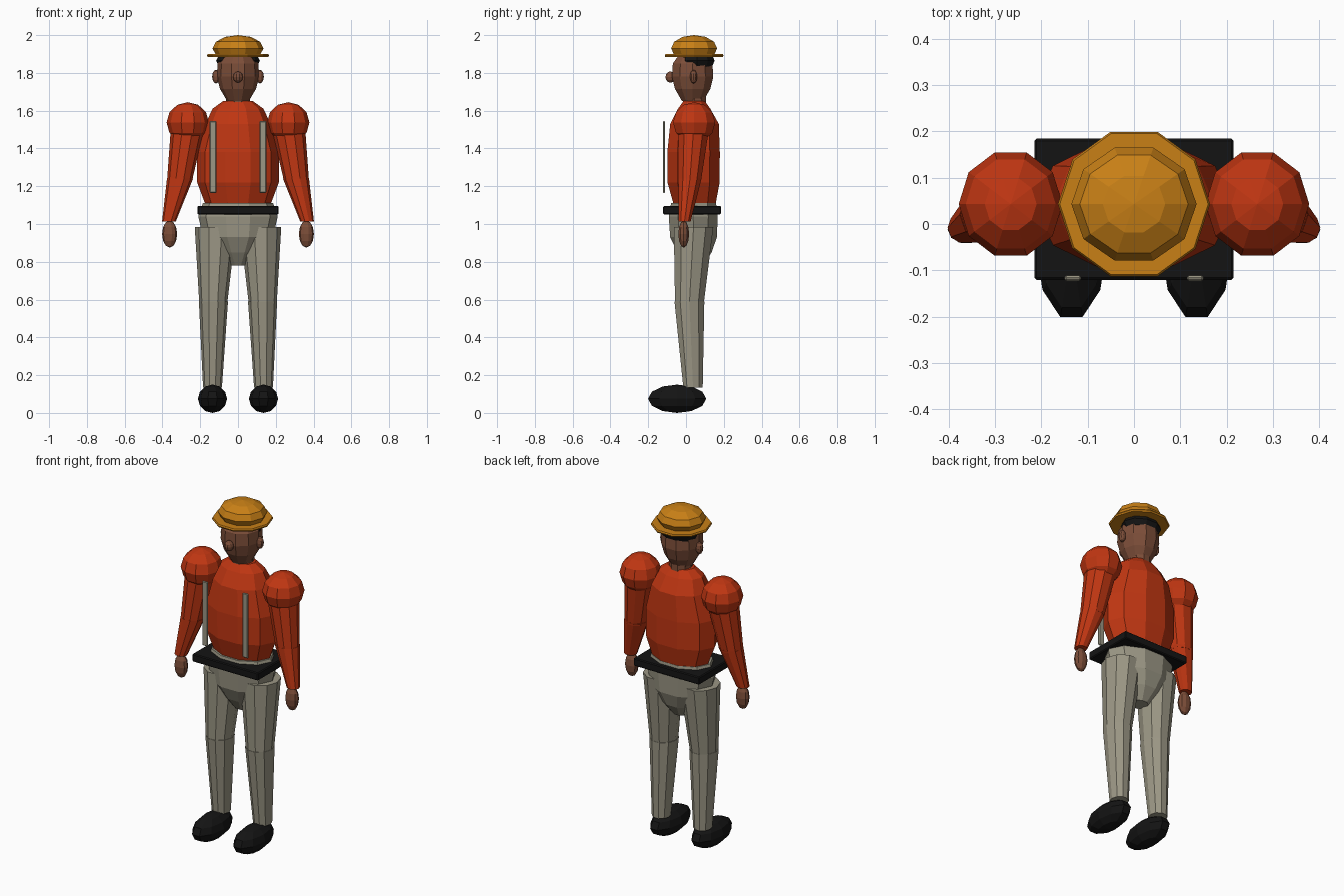
import bpy, bmesh, math

def mat(name, r, g, b):
    m = bpy.data.materials.new(name)
    m.diffuse_color = (r, g, b, 1)
    return m

RED = mat("red_cloth", 0.53, 0.037, 0.006)
GREY = mat("grey_cloth", 0.33, 0.31, 0.235)
SKIN = mat("brown_skin", 0.20, 0.075, 0.04)
BLACK = mat("black", 0.007, 0.007, 0.007)
YELLOW = mat("hat_yellow", 0.58, 0.215, 0.008)
SEG = 10

def finish(name, bm, material):
    bmesh.ops.recalc_face_normals(bm, faces=bm.faces)
    me = bpy.data.meshes.new(name)
    bm.to_mesh(me)
    bm.free()
    me.materials.append(material)
    ob = bpy.data.objects.new(name, me)
    bpy.context.collection.objects.link(ob)
    return ob

def loft(name, rings, material):
    """Stack of ten-sided rings: (z, rx, ry, cx, cy)."""
    bm = bmesh.new()
    loops = []
    for z, rx, ry, cx, cy in rings:
        loops.append([bm.verts.new((cx + rx * math.cos(2 * math.pi * i / SEG),
                                    cy + ry * math.sin(2 * math.pi * i / SEG), z))
                      for i in range(SEG)])
    for a, b in zip(loops, loops[1:]):
        for i in range(SEG):
            j = (i + 1) % SEG
            bm.faces.new((a[i], a[j], b[j], b[i]))
    bm.faces.new(loops[0][::-1])
    bm.faces.new(loops[-1])
    return finish(name, bm, material)

def ball(name, c, r, material, rows=6):
    """Low-poly ellipsoid with a vertex row facing +x."""
    rings = []
    for k in range(rows + 1):
        t = math.pi * k / rows
        s = max(math.sin(t), 0.002)
        rings.append((c[2] - r[2] * math.cos(t), r[0] * s, r[1] * s, c[0], c[1]))
    return loft(name, rings, material)

def box(name, c, size, material, bevel):
    bm = bmesh.new()
    bmesh.ops.create_cube(bm, size=1)
    for v in bm.verts:
        v.co = [c[i] + v.co[i] * size[i] for i in range(3)]
    bmesh.ops.bevel(bm, geom=bm.edges[:], offset=bevel, segments=1, affect='EDGES')
    return finish(name, bm, material)

# hard hat
ball("hat_crown", (0, 0.043, 1.93), (0.135, 0.128, 0.07), YELLOW)
loft("hat_brim", [(1.884, 0.16, 0.16, 0, 0.043), (1.892, 0.164, 0.164, 0, 0.043),
                  (1.9, 0.16, 0.16, 0, 0.043)], YELLOW)

# head, hair, nose and neck
loft("head", [(1.652, 0.058, 0.06, 0, 0.035), (1.715, 0.095, 0.098, 0, 0.035),
              (1.78, 0.112, 0.115, 0, 0.035), (1.85, 0.108, 0.11, 0, 0.035),
              (1.89, 0.08, 0.08, 0, 0.035)], SKIN)
ball("hair", (0, 0.058, 1.865), (0.116, 0.098, 0.062), BLACK)
ball("nose", (0, -0.083, 1.778), (0.026, 0.027, 0.03), SKIN)
loft("neck", [(1.58, 0.066, 0.068, 0, 0.045), (1.675, 0.062, 0.064, 0, 0.045)], SKIN)

# shirt body
loft("torso", [(1.11, 0.175, 0.118, 0, 0.045), (1.22, 0.216, 0.145, 0, 0.04),
               (1.38, 0.216, 0.146, 0, 0.04), (1.53, 0.172, 0.135, 0, 0.045),
               (1.61, 0.135, 0.09, 0, 0.043), (1.65, 0.08, 0.06, 0, 0.043)], RED)

# hips and belt
loft("hips", [(0.78, 0.05, 0.045, 0, 0.045), (0.85, 0.115, 0.095, 0, 0.045),
              (0.93, 0.185, 0.13, 0, 0.04), (1.04, 0.21, 0.136, 0, 0.038),
              (1.112, 0.185, 0.125, 0, 0.04)], GREY)
box("belt", (0, 0.032, 1.073), (0.43, 0.305, 0.046), BLACK, 0.005)

# paired parts
for side, s in (("left", 1), ("right", -1)):
    ball(side + "_ear", (s * 0.116, 0.04, 1.78), (0.021, 0.02, 0.036), SKIN)
    ball(side + "_shoulder", (s * 0.266, 0.043, 1.537), (0.112, 0.117, 0.108), RED)
    loft(side + "_upper_arm", [(1.225, 0.066, 0.062, s * 0.31, 0.02),
                               (1.5, 0.088, 0.085, s * 0.268, 0.04)], RED)
    loft(side + "_forearm", [(1.012, 0.036, 0.034, s * 0.366, -0.008),
                             (1.24, 0.069, 0.064, s * 0.307, 0.021)], RED)
    ball(side + "_hand", (s * 0.362, -0.012, 0.947), (0.04, 0.03, 0.072), SKIN)
    box(side + "_strap", (s * 0.132, -0.117, 1.355), (0.036, 0.012, 0.38), GREY, 0.004)
    loft(side + "_thigh", [(0.58, 0.074, 0.08, s * 0.131, 0.018),
                           (0.985, 0.11, 0.11, s * 0.119, 0.04)], GREY)
    loft(side + "_shin", [(0.135, 0.05, 0.054, s * 0.135, 0.037),
                          (0.59, 0.077, 0.083, s * 0.13, 0.018)], GREY)
    ball(side + "_shoe", (s * 0.135, -0.047, 0.075), (0.077, 0.162, 0.075), BLACK)
